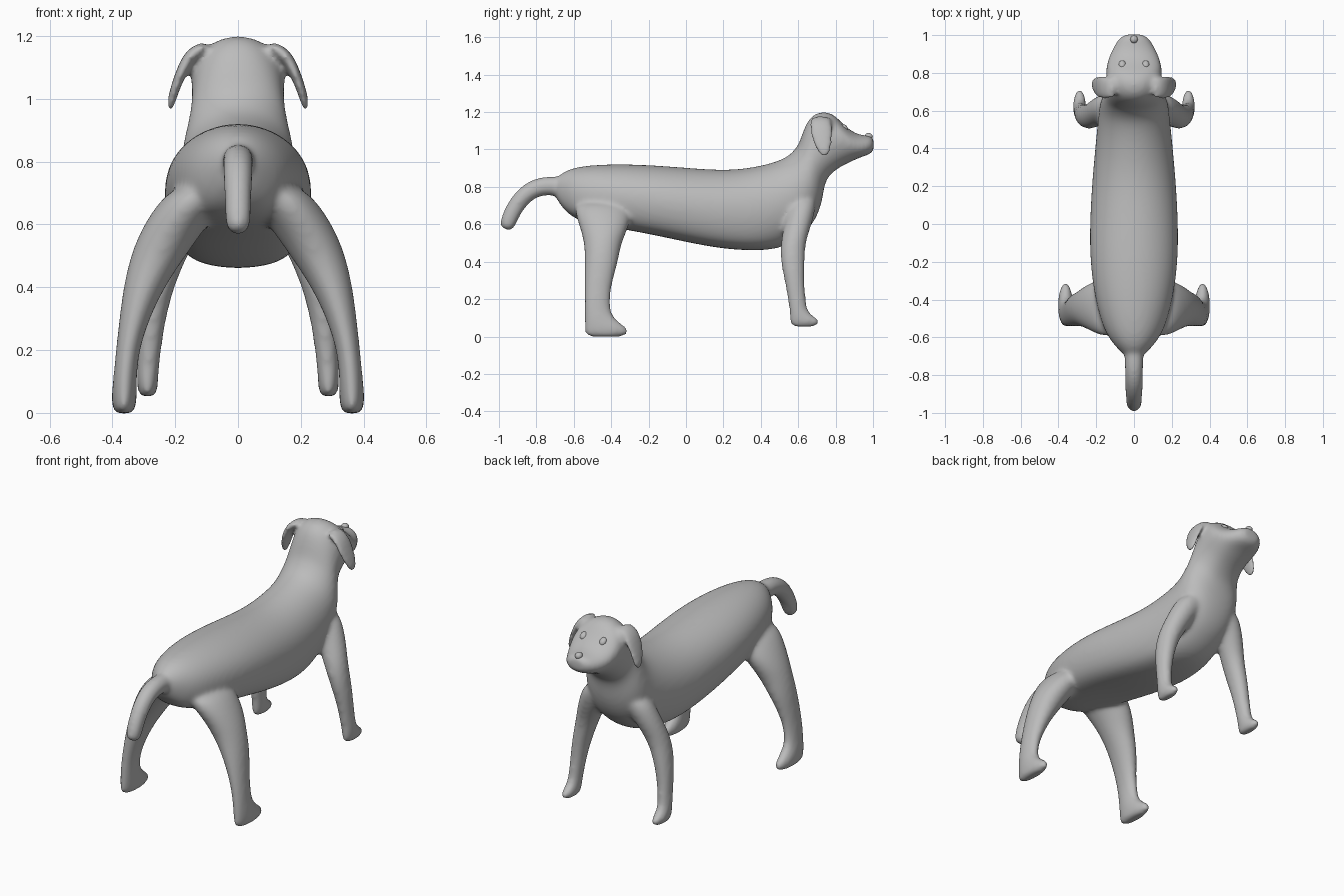
import bpy, bmesh, math
from mathutils import Vector as V

cube = bpy.data.objects.get("Cube")
if cube:
    bpy.data.objects.remove(cube, do_unlink=True)

grey = bpy.data.materials.new("plain grey")
grey.use_nodes = True
grey.diffuse_color = (0.5, 0.5, 0.5, 1)
grey.node_tree.nodes["Principled BSDF"].inputs["Base Color"].default_value = (0.5, 0.5, 0.5, 1)


def loft(name, rings, sides=16):
    """Skin rings of (centre, half axis u, half axis v, squareness of the lower half)."""
    bm = bmesh.new()
    loops = []
    for c, u, v, p in rings:
        loop = []
        for i in range(sides):
            a = 2 * math.pi * i / sides
            s, k = math.sin(a), math.cos(a)
            if s < -0.01:
                k = math.copysign(abs(k) ** p, k)
            loop.append(bm.verts.new(V(c) + V(u) * k + V(v) * s))
        loops.append(loop)
    for a, b in zip(loops, loops[1:]):
        for i in range(sides):
            j = (i + 1) % sides
            bm.faces.new((a[i], a[j], b[j], b[i]))
    for loop in (loops[0], loops[-1]):
        mid = bm.verts.new(sum((w.co for w in loop), V()) / sides)
        for i in range(sides):
            bm.faces.new((loop[i], loop[(i + 1) % sides], mid))
    bmesh.ops.recalc_face_normals(bm, faces=bm.faces)
    mesh = bpy.data.meshes.new(name)
    bm.to_mesh(mesh)
    bm.free()
    obj = bpy.data.objects.new(name, mesh)
    bpy.context.collection.objects.link(obj)
    mesh.materials.append(grey)
    return obj


def select(objs):
    bpy.ops.object.select_all(action='DESELECT')
    for o in objs:
        o.select_set(True)
    bpy.context.view_layer.objects.active = objs[0]


def modify(obj, kind, **settings):
    select([obj])
    m = obj.modifiers.new(kind.lower(), kind)
    for key, val in settings.items():
        setattr(m, key, val)
    bpy.ops.object.modifier_apply(modifier=m.name)


# Torso, neck and head: top y, top z, bottom y, bottom z, half width
trunk = [
    (-.71, .83, -.70, .75, .04), (-.66, .885, -.66, .68, .09),
    (-.57, .915, -.58, .61, .16), (-.40, .927, -.40, .58, .21),
    (-.20, .922, -.20, .545, .237), (0, .907, 0, .50, .238),
    (.20, .892, .20, .462, .227), (.35, .906, .38, .452, .212),
    (.48, .938, .52, .465, .20), (.545, .968, .63, .54, .19),
    (.575, .998, .69, .61, .185), (.60, 1.03, .73, .71, .172),
    (.615, 1.07, .74, .81, .157), (.632, 1.12, .767, .86, .15),
    (.665, 1.185, .82, .90, .15), (.73, 1.21, .86, .92, .152),
    (.79, 1.193, .89, .935, .148), (.845, 1.13, .92, .95, .135),
    (.90, 1.088, .945, .96, .118), (.955, 1.075, .975, .97, .095),
    (.99, 1.075, .99, .978, .072), (1.004, 1.055, 1.004, .995, .05)]
body = loft("dog_body", [
    ((0, (ty + by) / 2, (tz + bz) / 2), (w, 0, 0), (0, (ty - by) / 2, (tz - bz) / 2),
     .5 if by < .5 else .8) for ty, tz, by, bz, w in trunk])

# Legs: height, centre x, centre y, half width, half depth
hind = [
    (.72, .11, -.45, .11, .17), (.60, .20, -.435, .105, .14),
    (.50, .255, -.445, .09, .10), (.40, .30, -.452, .067, .092),
    (.30, .33, -.467, .049, .077), (.20, .352, -.476, .038, .068),
    (.11, .36, -.472, .038, .072), (.065, .362, -.44, .041, .105),
    (.03, .363, -.42, .041, .125), (-.002, .363, -.43, .032, .11)]
fore = [
    (.74, .11, .63, .09, .08), (.60, .18, .60, .078, .075),
    (.50, .225, .57, .064, .068), (.40, .255, .57, .052, .067),
    (.30, .273, .58, .044, .054), (.20, .282, .592, .038, .049),
    (.13, .287, .602, .035, .049), (.10, .288, .625, .035, .075),
    (.078, .288, .64, .034, .085), (.052, .288, .63, .026, .07)]
parts = [body]
for s in (1, -1):
    for name, rows in (("hind_leg", hind), ("fore_leg", fore)):
        parts.append(loft(name, [((s * x, y, z), (rx, 0, 0), (0, ry, 0), 1)
                                 for z, x, y, rx, ry in rows]))
    # Drooping ears
    ear = [(.10, .72, 1.172, .022, .055), (.15, .72, 1.145, .022, .064),
           (.182, .722, 1.085, .018, .063), (.205, .732, 1.02, .016, .052),
           (.214, .738, .985, .014, .036), (.218, .742, .962, .010, .016)]
    parts.append(loft("ear", [((s * x, y, z), (s * t * .85, 0, t * .5), (0, w, 0), 1)
                              for x, y, z, t, w in ear]))

# Tail: centre y, z, half thickness
tail = [(-.62, .79, .06), (-.70, .807, .053), (-.79, .803, .052), (-.86, .762, .05),
        (-.91, .70, .047), (-.943, .635, .046), (-.957, .592, .042), (-.963, .572, .026)]
rings = []
for i, (y, z, r) in enumerate(tail):
    a, b = tail[max(i - 1, 0)], tail[min(i + 1, len(tail) - 1)]
    n = V((0, a[1] - b[1], b[0] - a[0])).normalized()
    rings.append(((0, y, z), (r * .95, 0, 0), n * r, 1))
parts.append(loft("tail", rings))

# Round every part, then fuse them into one soft skin
for o in parts:
    modify(o, 'SUBSURF', levels=2)
select(parts)
bpy.ops.object.join()
modify(body, 'REMESH', mode='VOXEL', voxel_size=.011, use_smooth_shade=True)
modify(body, 'SMOOTH', factor=.5, iterations=14)
body.data.materials.clear()
body.data.materials.append(grey)


# Eyes and nose
def bead(name, loc, scale, tilt):
    bpy.ops.mesh.primitive_uv_sphere_add(segments=20, ring_count=12, radius=1,
                                         location=loc, rotation=(tilt, 0, 0))
    o = bpy.context.object
    o.name = name
    o.scale = scale
    o.data.materials.append(grey)
    bpy.ops.object.shade_smooth()


for s, side in ((1, "left"), (-1, "right")):
    bead(side + "_eye", (s * .062, .845, 1.118), (.019, .024, .015), -.7)
bead("nose", (0, .978, 1.07), (.02, .021, .018), -.3)
